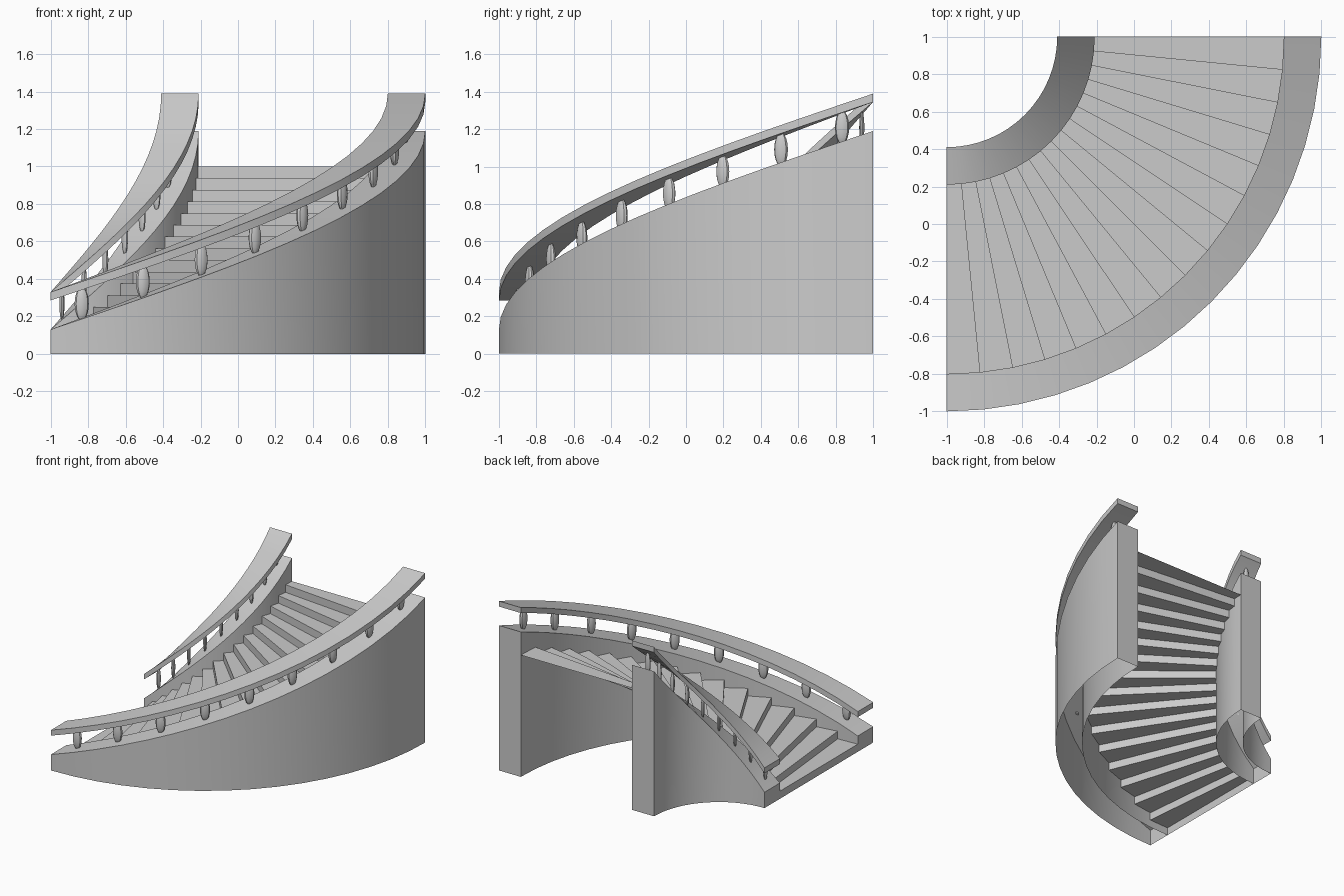
import bpy, bmesh, math
from mathutils import Matrix, Vector

if "Cube" in bpy.data.objects:
    bpy.data.objects.remove(bpy.data.objects["Cube"])

STEPS = 16            # treads, and facets of every curved part
RISE = 1.06           # climb of walls and rails over the quarter turn
CX, CY = -1.0, 1.0    # centre of the turn


def polar(r, t, z):
    """Point at radius r; t runs 0 (foot, facing -y) to 1 (head, facing +x)."""
    a = math.radians(-90 + 90 * t)
    return Vector((CX + r * math.cos(a), CY + r * math.sin(a), z))


def finish(name, bm, smooth=True, recalc=True):
    if recalc:
        bmesh.ops.recalc_face_normals(bm, faces=bm.faces)
    mesh = bpy.data.meshes.new(name)
    bm.to_mesh(mesh)
    bm.free()
    ob = bpy.data.objects.new(name, mesh)
    bpy.context.collection.objects.link(ob)
    if smooth:
        bpy.ops.object.select_all(action='DESELECT')
        ob.select_set(True)
        bpy.context.view_layer.objects.active = ob
        bpy.ops.object.shade_smooth_by_angle(angle=math.radians(30))
    return ob


def curved_beam(name, r0, r1, low, high, flat_base=False):
    """Rising curved bar; flat_base keeps the lower edge on the ground, open below."""
    bm = bmesh.new()
    rings = []
    for i in range(STEPS + 1):
        t = i / STEPS
        zl = low if flat_base else low + RISE * t
        zh = high + RISE * t
        rings.append([bm.verts.new(polar(r, t, z))
                      for r, z in ((r0, zl), (r0, zh), (r1, zh), (r1, zl))])
    for a, b in zip(rings, rings[1:]):
        for k in range(3 if flat_base else 4):
            n = (k + 1) % 4
            bm.faces.new((a[k], a[n], b[n], b[k]))
    bm.faces.new(rings[0])
    bm.faces.new(rings[-1][::-1])
    finish(name, bm)


def balusters(name, r):
    """Nine oval spindles, wider along the turn the further out they stand."""
    bm = bmesh.new()
    for i in range(9):
        t = (5 + 10 * i) / 90
        place = (Matrix.Translation(polar(r, t, 0.208 + RISE * t))
                 @ Matrix.Rotation(math.radians(-90 + 90 * t), 4, 'Z')
                 @ Matrix.Diagonal((0.024, 0.0200 * r, 0.09, 1)))
        bmesh.ops.create_uvsphere(bm, u_segments=10, v_segments=10, radius=1, matrix=place)
    finish(name, bm)


# side walls, handrails and spindles
for side, r0, r1 in (("inner", 0.59, 0.79), ("outer", 1.80, 2.00)):
    curved_beam(side + "_wall", r0, r1, 0.0, 0.13, flat_base=True)
    curved_beam(side + "_handrail", r0, r1, 0.285, 0.33)
    balusters(side + "_balusters", (r0 + r1) / 2)

# folded sheet of risers and treads
bm = bmesh.new()
edges = []
for i in range(STEPS):
    for t, z in ((i, i), (i, i + 1)):
        edges.append((t / STEPS, z / STEPS))
edges.append((1.0, 1.0))
pairs = [[bm.verts.new(polar(r, t, z)) for r in (0.79, 1.80)] for t, z in edges]
for a, b in zip(pairs, pairs[1:]):
    bm.faces.new((a[0], a[1], b[1], b[0]))
finish("steps", bm, smooth=False, recalc=False)
